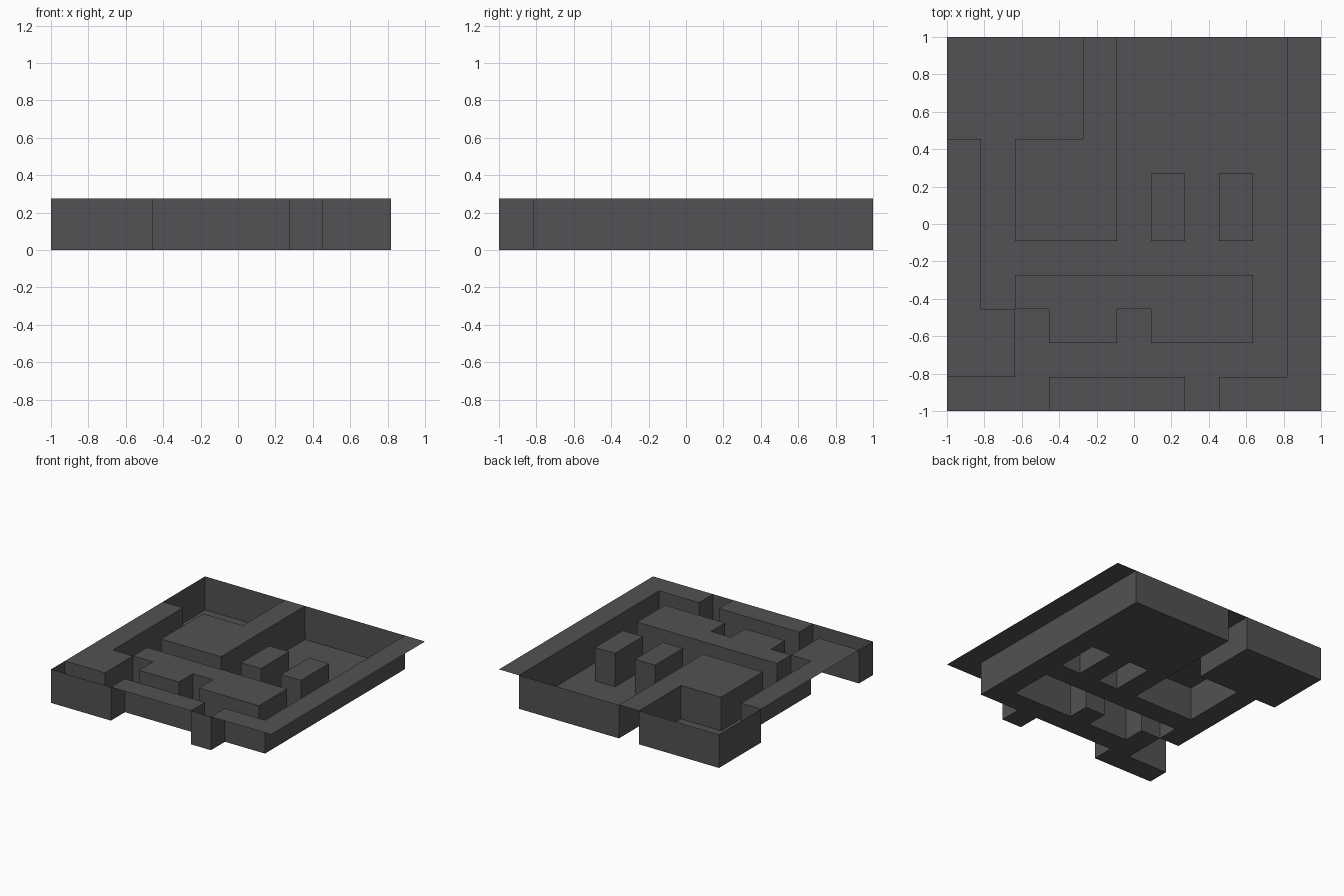
import bpy, bmesh

if "Cube" in bpy.data.objects:
    bpy.data.objects.remove(bpy.data.objects["Cube"])

# Maze plan, back row first: '#' = raised block top, '.' = sunken corridor
PLAN = [
    "....#.....#",
    "....#.....#",
    "....#.....#",
    "#.###.....#",
    "#.###.#.#.#",
    "#.###.#.#.#",
    "#.........#",
    "#.#######.#",
    "##.##.###.#",
    "##........#",
    "...####.###",
]
N = len(PLAN)
CELL = 2 / N
HEIGHT = 0.275

stone = bpy.data.materials.new("dark grey stone")
stone.diffuse_color = (0.085, 0.083, 0.09, 1)
stone.use_nodes = True
stone.node_tree.nodes["Principled BSDF"].inputs["Base Color"].default_value = stone.diffuse_color


def is_open(i, j):
    return 0 <= i < N and 0 <= j < N and PLAN[N - 1 - j][i] == "."


def make_sheet(name, quads):
    """Object from quads given as (grid x, grid y, z) corners."""
    bm = bmesh.new()
    for quad in quads:
        bm.faces.new([bm.verts.new((i * CELL - 1, j * CELL - 1, z)) for i, j, z in quad])
    bmesh.ops.remove_doubles(bm, verts=bm.verts, dist=1e-4)
    # Merge coplanar cells into clean flat faces
    bmesh.ops.dissolve_limit(bm, angle_limit=0.01, verts=bm.verts, edges=bm.edges)
    mesh = bpy.data.meshes.new(name)
    bm.to_mesh(mesh)
    bm.free()
    mesh.materials.append(stone)
    bpy.context.collection.objects.link(bpy.data.objects.new(name, mesh))


floor, tops, walls = [], [], []
for i in range(N):
    for j in range(N):
        corners = [(i, j), (i + 1, j), (i + 1, j + 1), (i, j + 1)]
        if not is_open(i, j):
            tops.append([(x, y, HEIGHT) for x, y in corners])
            continue
        floor.append([(x, y, 0) for x, y in corners])
        # Wall on each side that does not lead to another open cell, facing inward
        for k, (dx, dy) in enumerate([(0, -1), (1, 0), (0, 1), (-1, 0)]):
            if not is_open(i + dx, j + dy):
                a, b = corners[k], corners[(k + 1) % 4]
                walls.append([(*b, 0), (*a, 0), (*a, HEIGHT), (*b, HEIGHT)])

make_sheet("corridor_floor", floor)
make_sheet("block_tops", tops)
make_sheet("corridor_walls", walls)
